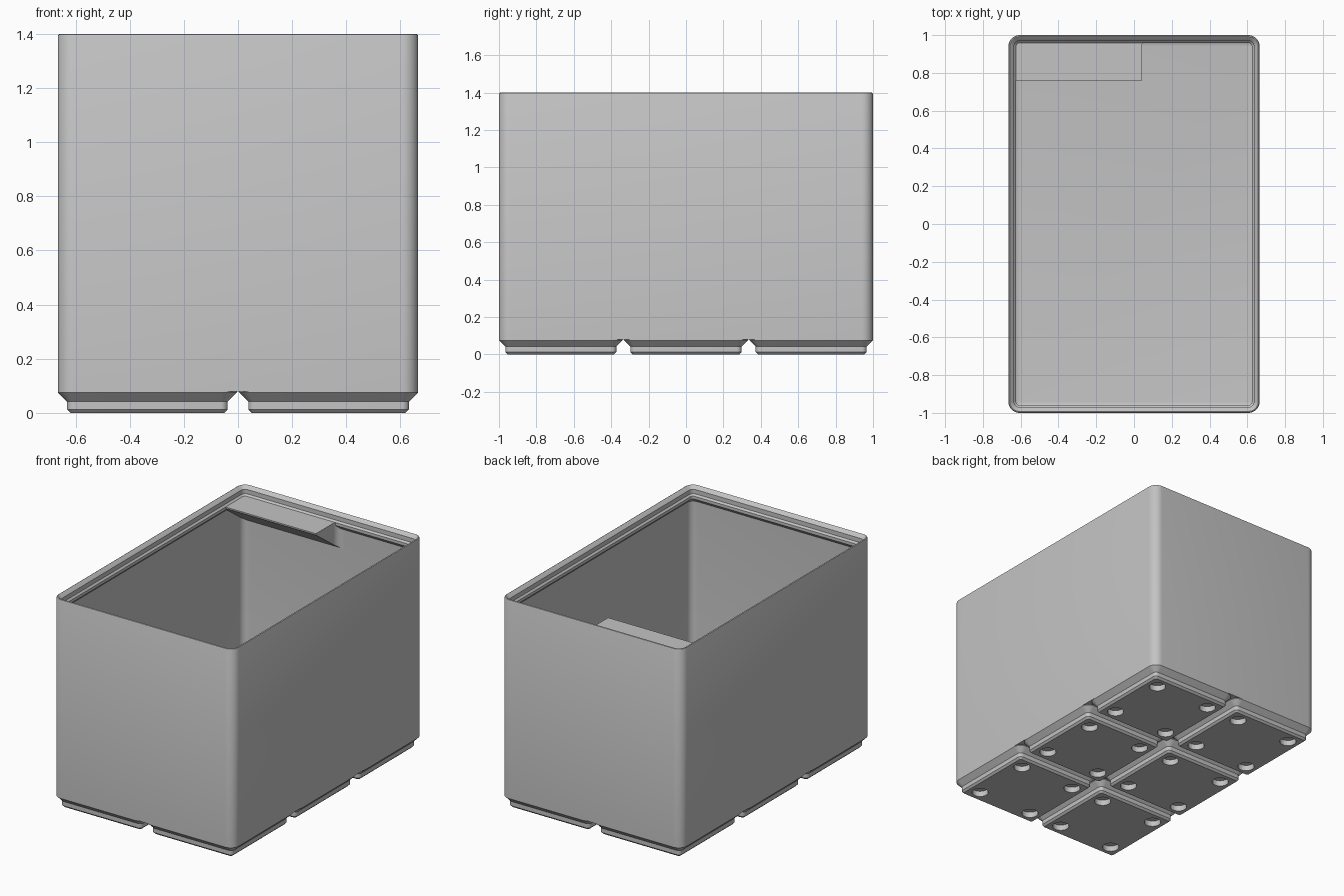
import bpy, bmesh, math

S = 2 / 125.5            # millimetres to scene units
HALF_X, HALF_Y = 41.75, 62.75
CORNER = 3.75            # outer corner radius
PITCH = 42               # spacing of the feet
WALL = 0.95
BASE, FLOOR, RIM = 5, 7, 84

cube = bpy.data.objects.get("Cube")
if cube:
    bpy.data.objects.remove(cube)

grey = bpy.data.materials.new("plain grey")
grey.use_nodes = True
color = (0.55, 0.55, 0.55, 1)
grey.diffuse_color = color
grey.node_tree.nodes["Principled BSDF"].inputs["Base Color"].default_value = color


def arc(cx, cy, r, start, end, n=8):
    """Points on a circular arc, angles in degrees."""
    angles = [math.radians(start + (end - start) * i / n) for i in range(n + 1)]
    return [(cx + r * math.cos(a), cy + r * math.sin(a)) for a in angles]


def rounded_rect(hx, hy, r):
    pts = []
    for k, (sx, sy) in enumerate([(1, 1), (-1, 1), (-1, -1), (1, -1)]):
        pts += arc(sx * (hx - r), sy * (hy - r), r, 90 * k, 90 * k + 90)
    return pts


def skin(bm, rings):
    """Close a stack of rings of (x, y, z) points into a solid."""
    loops = [[bm.verts.new([c * S for c in p]) for p in ring] for ring in rings]
    for a, b in zip(loops, loops[1:]):
        for i in range(len(a)):
            j = (i + 1) % len(a)
            bm.faces.new((a[i], a[j], b[j], b[i]))
    bm.faces.new(loops[0][::-1])
    bm.faces.new(loops[-1])


def make(name, bm, smooth=True):
    bmesh.ops.recalc_face_normals(bm, faces=bm.faces)
    mesh = bpy.data.meshes.new(name)
    bm.to_mesh(mesh)
    bm.free()
    mesh.materials.append(grey)
    obj = bpy.data.objects.new(name, mesh)
    bpy.context.collection.objects.link(obj)
    bpy.ops.object.select_all(action='DESELECT')
    obj.select_set(True)
    bpy.context.view_layer.objects.active = obj
    if smooth:
        bpy.ops.object.shade_smooth_by_angle(angle=math.radians(30))
    return obj


def loft(name, hx, hy, profile):
    """Rounded box following a profile of (inset, height)."""
    bm = bmesh.new()
    skin(bm, [[(x, y, z) for x, y in
               rounded_rect(hx - i, hy - i, max(CORNER - i, 0.1))]
              for i, z in profile])
    return make(name, bm)


# Bin: outer wall, stacking rim, undercut, inner wall, rounded floor edge
profile = [(0, BASE), (0, 87.3), (0.15, 87.65), (0.5, 87.85), (0.85, 87.6),
           (1.9, 86.5), (1.9, 84.7), (2.6, RIM), (2.6, RIM - 1.2),
           (WALL, RIM - 2.85)]
fillet = 2.7
profile += [(x, z) for x, z in
            arc(WALL + fillet, FLOOR + fillet, fillet, 180, 270, 6)]
loft("bin_body", HALF_X, HALF_Y, profile)

# Foot: stepped block with four magnet holes underneath
foot = loft("foot", 20.75, 20.75,
            [(2.95, 0), (2.15, 0.8), (2.15, 2.6), (0, 4.75), (0, BASE)])
bm = bmesh.new()
for sx in (-1, 1):
    for sy in (-1, 1):
        circle = arc(13 * sx, 13 * sy, 3.25, 0, 360, 32)[:-1]
        skin(bm, [[(x, y, z) for x, y in circle] for z in (-1, 2.4)])
cutter = make("magnet_hole_cutter", bm, smooth=False)
cutter.hide_render = True
bpy.context.view_layer.objects.active = foot
cut = foot.modifiers.new("magnet_holes", 'BOOLEAN')
cut.object = cutter
cut.solver = 'EXACT'
bpy.ops.object.select_all(action='DESELECT')
foot.select_set(True)
for mod in list(foot.modifiers):
    bpy.ops.object.modifier_apply(modifier=mod.name)
bpy.data.objects.remove(cutter)
bpy.ops.object.shade_smooth_by_angle(angle=math.radians(30))

# Two by three grid of feet
for col in (-0.5, 0.5):
    for row in (-1, 0, 1):
        copy = foot.copy()
        copy.name = "foot_%s_%s" % ("left" if col > 0 else "right",
                                    ("middle", "back", "front")[row])
        copy.location = (col * PITCH * S, row * PITCH * S, 0)
        bpy.context.collection.objects.link(copy)
bpy.data.objects.remove(foot)

# Label shelf: flat top, underside sloping back to the wall
tip_y, end_x, back_y = 47.7, 2.6, 62.3
inner_y = HALF_Y - WALL
side_x = -HALF_X + 0.45
outline = [(side_x, tip_y), (end_x, tip_y)]
outline += arc(end_x + 2.8, inner_y - 2.8, 2.8, 180, 90, 6)
outline += [(end_x + 2.8, back_y)]
outline += arc(side_x + 3.3, back_y - 3.3, 3.3, 90, 180, 6)
slope = math.tan(math.radians(36))
bm = bmesh.new()
skin(bm, [[(x, y, RIM - 0.6 - (y - tip_y) * slope) for x, y in outline],
          [(x, y, RIM) for x, y in outline]])
make("label_shelf", bm)
